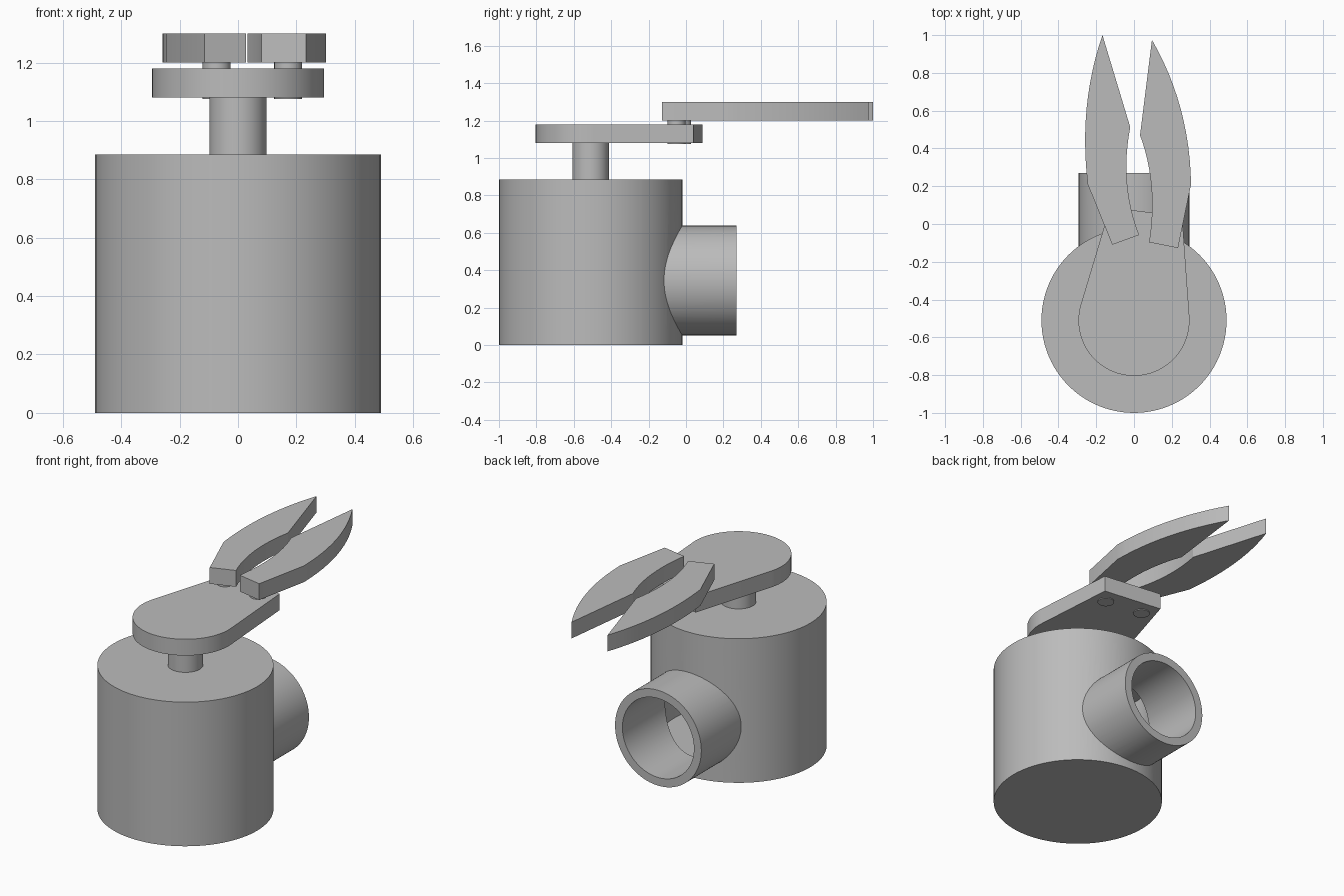
import bpy, bmesh, math
from mathutils import Vector

cube = bpy.data.objects.get("Cube")
if cube:
    bpy.data.objects.remove(cube, do_unlink=True)

grey = bpy.data.materials.new("plain grey")
grey.use_nodes = True
colour = (0.5, 0.5, 0.5, 1)
grey.diffuse_color = colour
grey.node_tree.nodes["Principled BSDF"].inputs["Base Color"].default_value = colour

AXIS_Y = -0.51   # housing, shaft and arm share this axis


def finish(obj, smooth=True):
    obj.data.materials.clear()
    obj.data.materials.append(grey)
    bpy.ops.object.select_all(action='DESELECT')
    obj.select_set(True)
    bpy.context.view_layer.objects.active = obj
    if smooth:
        bpy.ops.object.shade_smooth_by_angle(angle=math.radians(25))
    return obj


def cylinder(name, x, y, radius, z0, z1, sides=96):
    bpy.ops.mesh.primitive_cylinder_add(vertices=sides, radius=radius, depth=z1 - z0,
                                        location=(x, y, (z0 + z1) / 2))
    obj = bpy.context.object
    obj.name = name
    return obj


def pipe(name, radius, y0, y1, z):
    bpy.ops.mesh.primitive_cylinder_add(vertices=96, radius=radius, depth=y1 - y0,
                                        location=(0, (y0 + y1) / 2, z),
                                        rotation=(math.pi / 2, 0, 0))
    obj = bpy.context.object
    obj.name = name
    return obj


def boolean(target, cutter, operation):
    mod = target.modifiers.new(operation.title(), 'BOOLEAN')
    mod.operation, mod.object, mod.solver = operation, cutter, 'EXACT'
    bpy.context.view_layer.objects.active = target
    bpy.ops.object.modifier_apply(modifier=mod.name)
    bpy.data.objects.remove(cutter, do_unlink=True)


def slab(name, outline, z0, z1):
    bm = bmesh.new()
    face = bm.faces.new([bm.verts.new((x, y, z0)) for x, y in outline])
    top = bmesh.ops.extrude_face_region(bm, geom=[face])["geom"]
    bmesh.ops.translate(bm, vec=(0, 0, z1 - z0),
                        verts=[v for v in top if isinstance(v, bmesh.types.BMVert)])
    bmesh.ops.recalc_face_normals(bm, faces=bm.faces)
    mesh = bpy.data.meshes.new(name)
    bm.to_mesh(mesh)
    bm.free()
    obj = bpy.data.objects.new(name, mesh)
    bpy.context.collection.objects.link(obj)
    return finish(obj)


def bow(start, through, end, steps=12):
    """Smooth bowed edge passing through a middle point."""
    a, m, b = Vector(start), Vector(through), Vector(end)
    c = 2 * m - (a + b) / 2
    return [a * (1 - t) ** 2 + c * 2 * t * (1 - t) + b * t * t
            for t in (i / steps for i in range(steps + 1))]


# Hollow housing with open side pipe
housing = cylinder("housing", 0, AXIS_Y, 0.49, 0, 0.885)
boolean(housing, pipe("pipe_outer", 0.293, -0.4, 0.27, 0.345), 'UNION')
boolean(housing, cylinder("chamber", 0, AXIS_Y, 0.44, 0.05, 0.835), 'DIFFERENCE')
boolean(housing, pipe("pipe_bore", 0.243, -0.4, 0.4, 0.345), 'DIFFERENCE')
finish(housing)

# Shaft
finish(cylinder("shaft", 0, AXIS_Y, 0.098, 0.885, 1.08, 48))

# Arm: round hub tapering to a slanted end
first, last, steps = math.radians(164), math.radians(364), 56
hub = [(0.294 * math.cos(a), AXIS_Y + 0.294 * math.sin(a))
       for a in (first + (last - first) * i / steps for i in range(steps + 1))]
slab("arm", hub + [(0.255, 0.04), (-0.127, 0.088)], 1.08, 1.18)

# Pivot pins
for side, x, y in (("right", -0.073, -0.02), ("left", 0.172, -0.05)):
    finish(cylinder(side + "_pin", x, y, 0.048, 1.075, 1.2, 32))

# Jaws: straight heel, hollow inner edge, straight cutting edge, bowed back
slab("right_jaw",
     [(-0.115, -0.11)] + bow((0.027, -0.058), (-0.037, 0.22), (-0.02, 0.513))
     + bow((-0.167, 1.0), (-0.25, 0.62), (-0.245, 0.21)), 1.2, 1.3)
slab("left_jaw",
     [(0.233, -0.127)] + bow((0.08, -0.097), (0.092, 0.2), (0.032, 0.47))
     + bow((0.095, 0.975), (0.247, 0.61), (0.302, 0.21)), 1.2, 1.3)
